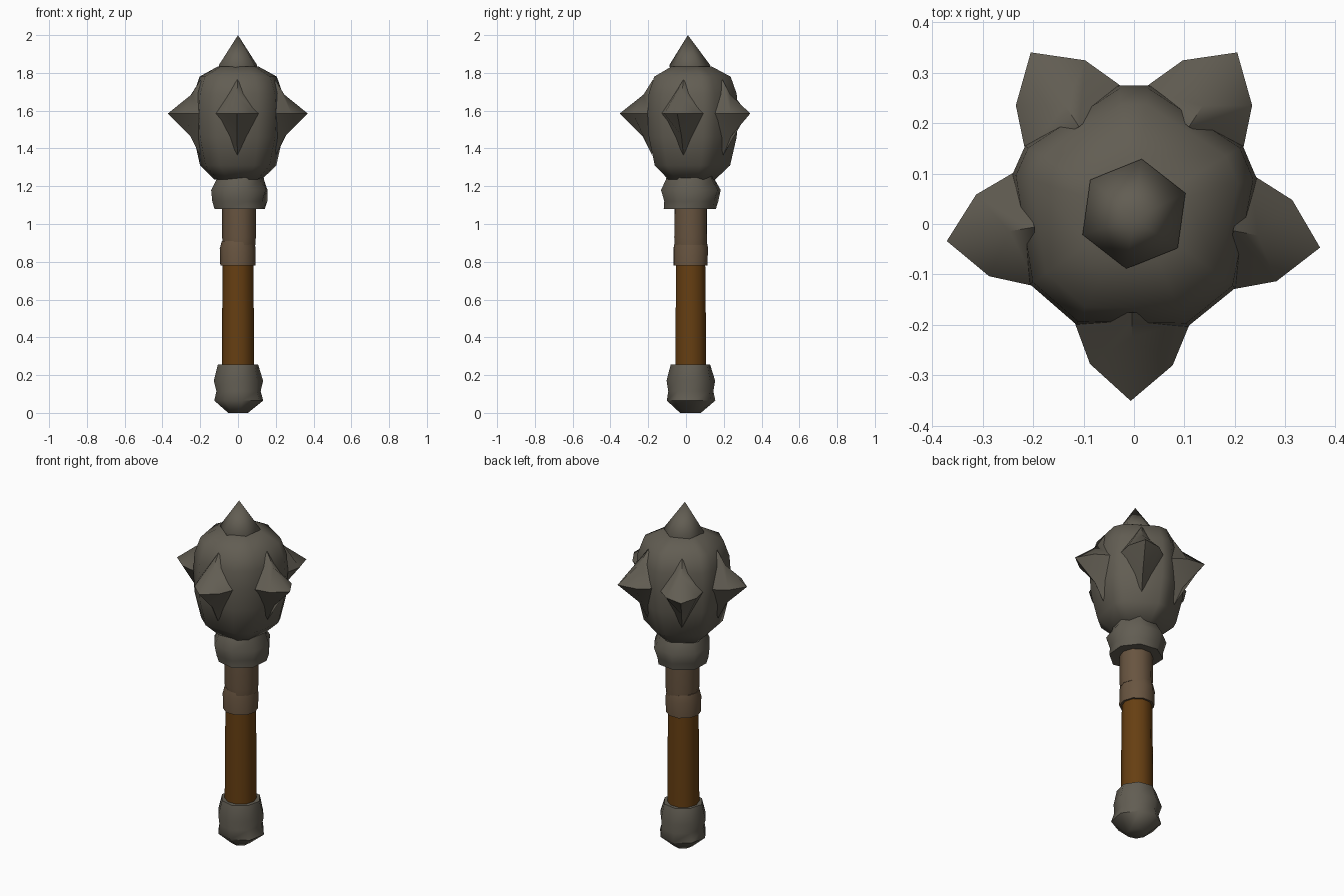
import bpy, bmesh, math, random
from mathutils import Vector

if "Cube" in bpy.data.objects:
    bpy.data.objects.remove(bpy.data.objects["Cube"])

random.seed(4)
CY = 0.025  # the shaft axis sits slightly behind y = 0


def material(name, rgb):
    m = bpy.data.materials.new(name)
    m.diffuse_color = (*rgb, 1)
    m.use_nodes = True
    m.node_tree.nodes["Principled BSDF"].inputs["Base Color"].default_value = m.diffuse_color
    return m


STEEL = material("dark steel", (0.122, 0.110, 0.086))
WOOD = material("brown wood", (0.133, 0.049, 0.006))
LEATHER = material("worn leather", (0.138, 0.089, 0.051))


def finish(bm, name, mat, sharp=60):
    bmesh.ops.recalc_face_normals(bm, faces=bm.faces)
    me = bpy.data.meshes.new(name)
    bm.to_mesh(me)
    bm.free()
    me.materials.append(mat)
    ob = bpy.data.objects.new(name, me)
    bpy.context.collection.objects.link(ob)
    bpy.ops.object.select_all(action='DESELECT')
    ob.select_set(True)
    bpy.context.view_layer.objects.active = ob
    bpy.ops.object.shade_smooth_by_angle(angle=math.radians(sharp))
    return ob


def even(n, start=0):
    return [math.radians(start + 360 * i / n) for i in range(n)]


def lathe(bm, profile, angles, jitter=0.0, cx=0.0):
    """Closed faceted body from (radius, z) rings, with hand-hewn jitter."""
    rings = []
    for r, z in profile:
        ring = []
        for a in angles:
            rr = r * (1 + random.uniform(-jitter, jitter))
            ring.append(bm.verts.new((cx + rr * math.cos(a), CY + rr * math.sin(a), z)))
        rings.append(ring)
    n = len(angles)
    for lo, hi in zip(rings, rings[1:]):
        for i in range(n):
            j = (i + 1) % n
            bm.faces.new((lo[i], lo[j], hi[j], hi[i]))
    bm.faces.new(rings[0])
    bm.faces.new(rings[-1])


def part(name, mat, profile, sides, start=0, jitter=0.0, cx=0.0):
    bm = bmesh.new()
    lathe(bm, profile, even(sides, start), jitter, cx)
    return finish(bm, name, mat)


# Pommel, shaft, leather bands and collar
part("pommel", STEEL, [(0.055, 0.005), (0.132, 0.065), (0.118, 0.115),
                       (0.13, 0.17), (0.104, 0.255)], 8, 10, 0.05)
part("shaft", WOOD, [(0.085, 0.2), (0.084, 0.5), (0.08, 0.85)], 10, 0)
part("lower_band", LEATHER, [(0.093, 0.78), (0.095, 0.87), (0.087, 0.91)], 10, 0, 0.02)
part("upper_band", LEATHER, [(0.087, 0.89), (0.09, 0.93), (0.089, 1.12)], 10, 0, 0.02, 0.006)
part("collar", STEEL, [(0.142, 1.08), (0.145, 1.12), (0.158, 1.18),
                       (0.13, 1.235), (0.125, 1.26)], 8, 15, 0.05, 0.008)

# Head: ten-sided body with edges on both sides of each of the five spikes
SPIKES = [math.radians(a) for a in (-91, -11, 57, 123, 189)]
edges = sorted((a + s * math.radians(26)) % math.tau for a in SPIKES for s in (-1, 1))
bm = bmesh.new()
lathe(bm, [(0.13, 1.235), (0.21, 1.31), (0.245, 1.46), (0.252, 1.585),
           (0.245, 1.69), (0.213, 1.78), (0.11, 1.835)], edges)
finish(bm, "mace_head", STEEL)


# Side spikes: a diamond pyramid on a flared root
def spike(name, a):
    bm = bmesh.new()
    out = Vector((math.cos(a), math.sin(a), 0))
    side = Vector((-math.sin(a), math.cos(a), 0))
    c = Vector((0, CY, 1.585))

    def v(r, s, z):
        return bm.verts.new(c + out * r + side * s + Vector((0, 0, z)))

    tip = v(0.376, 0, 0)
    base = [v(0.304, 0.082, 0), v(0.25, 0, 0.1), v(0.304, -0.082, 0), v(0.255, 0, -0.12)]
    root = [v(0.212, 0.118, 0), v(0.2, 0, 0.18), v(0.212, -0.118, 0), v(0.205, 0, -0.22)]
    for i in range(4):
        j = (i + 1) % 4
        bm.faces.new((base[i], base[j], tip))
        bm.faces.new((root[i], root[j], base[j], base[i]))
    bm.faces.new(root)
    finish(bm, name, STEEL)


for i, a in enumerate(SPIKES):
    spike(f"side_spike_{i + 1}", a)

# Top spike: six-sided cone
bm = bmesh.new()
ring = [bm.verts.new((0.11 * math.cos(a), 0.02 + 0.11 * math.sin(a), 1.84)) for a in even(6, 22)]
low = [bm.verts.new((0.1 * math.cos(a), 0.02 + 0.1 * math.sin(a), 1.81)) for a in even(6, 22)]
tip = bm.verts.new((0, 0.01, 2.0))
for i in range(6):
    j = (i + 1) % 6
    bm.faces.new((ring[i], ring[j], tip))
    bm.faces.new((low[i], low[j], ring[j], ring[i]))
bm.faces.new(low)
finish(bm, "top_spike", STEEL)

# Rest the pommel on the ground
for vert in bpy.data.objects["pommel"].data.vertices:
    if vert.co.z < 0.03:
        vert.co.z = 0
